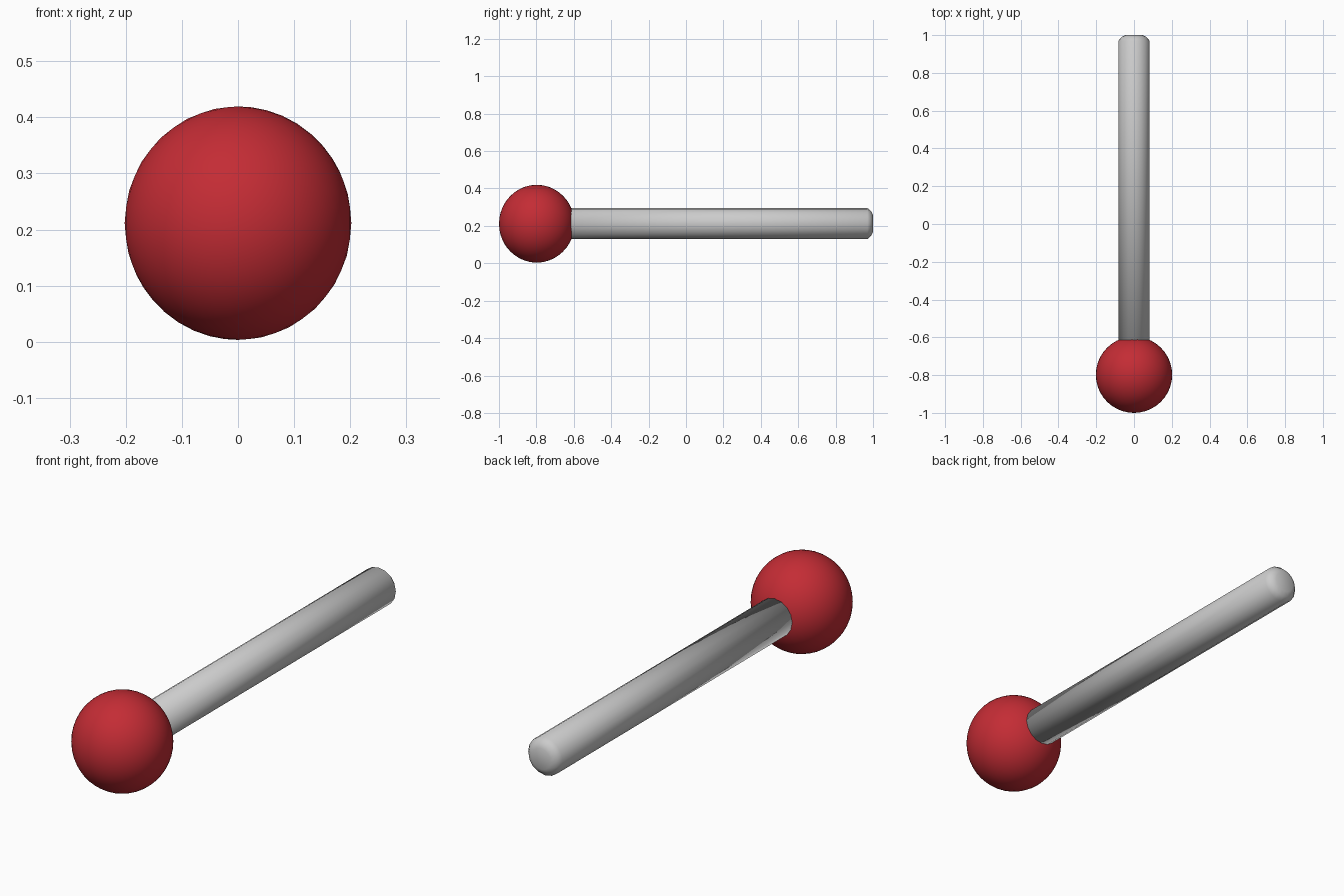
import bpy, bmesh, math
from mathutils import Matrix

if "Cube" in bpy.data.objects:
    bpy.data.objects.remove(bpy.data.objects["Cube"])


def add_object(name, bm):
    mesh = bpy.data.meshes.new(name)
    bmesh.ops.recalc_face_normals(bm, faces=bm.faces)
    bm.to_mesh(mesh)
    bm.free()
    mesh.shade_smooth()
    obj = bpy.data.objects.new(name, mesh)
    bpy.context.collection.objects.link(obj)
    return obj


# Red ball head, slightly taller than wide
bm = bmesh.new()
bmesh.ops.create_icosphere(bm, subdivisions=4, radius=1.0)
bmesh.ops.scale(bm, vec=(0.202, 0.202, 0.208), verts=bm.verts)
head = add_object("ball_head", bm)
head.location = (0, -0.798, 0.2115)
red = bpy.data.materials.new("red")
red.diffuse_color = (0.55, 0.025, 0.035, 1)
red.use_nodes = True
red.node_tree.nodes["Principled BSDF"].inputs["Base Color"].default_value = red.diffuse_color
head.data.materials.append(red)

# Grey rod lying along y, starting inside the ball, with a rounded-off tip
SIDES = 16
profile = [(-0.72, 0.083), (0.97, 0.083), (0.99, 0.066), (1.0, 0.046)]
bm = bmesh.new()
rings = []
for y, r in profile:
    rings.append([bm.verts.new((r * math.cos(2 * math.pi * i / SIDES), y,
                                0.2125 + r * math.sin(2 * math.pi * i / SIDES)))
                  for i in range(SIDES)])
for a, b in zip(rings, rings[1:]):
    for i in range(SIDES):
        j = (i + 1) % SIDES
        bm.faces.new((a[i], a[j], b[j], b[i]))
bm.faces.new(rings[0])
tip = bm.verts.new((0, 1.0, 0.2125))
for i in range(SIDES):
    bm.faces.new((rings[-1][i], rings[-1][(i + 1) % SIDES], tip))
add_object("rod", bm)
